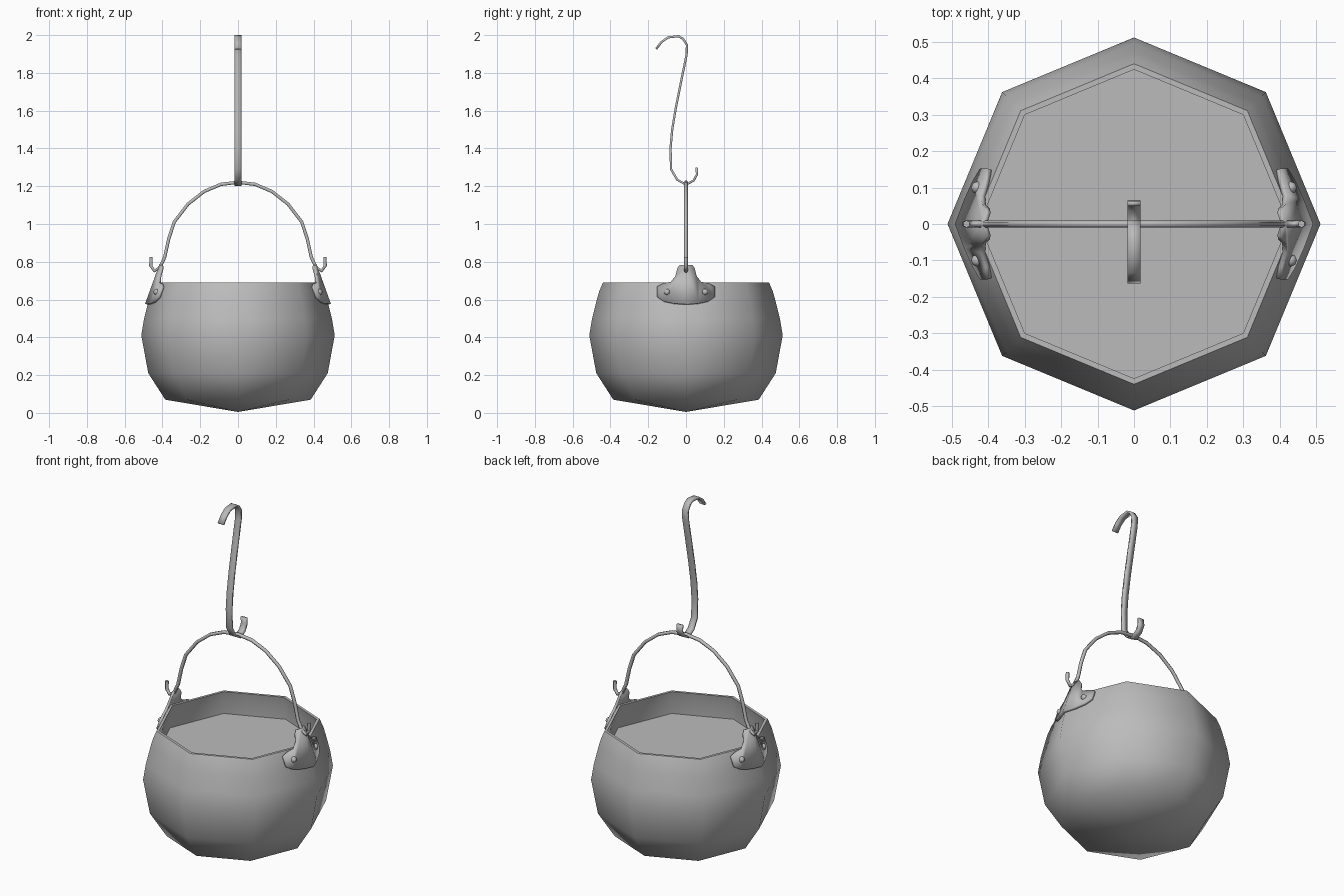
import bpy
import bmesh
import math

cube = bpy.data.objects.get("Cube")
if cube:
    bpy.data.objects.remove(cube, do_unlink=True)

iron = bpy.data.materials.new("grey_iron")
iron.use_nodes = True
iron.diffuse_color = (0.5, 0.5, 0.5, 1)
iron.node_tree.nodes["Principled BSDF"].inputs["Base Color"].default_value = (0.5, 0.5, 0.5, 1)


def add_object(name, data):
    obj = bpy.data.objects.new(name, data)
    data.materials.append(iron)
    bpy.context.collection.objects.link(obj)
    return obj


def add_mesh(name, bm, smooth_angle):
    mesh = bpy.data.meshes.new(name)
    bm.to_mesh(mesh)
    bm.free()
    obj = add_object(name, mesh)
    bpy.ops.object.select_all(action="DESELECT")
    obj.select_set(True)
    bpy.context.view_layer.objects.active = obj
    bpy.ops.object.shade_smooth_by_angle(angle=math.radians(smooth_angle))
    return obj


def mirror(obj):
    mod = obj.modifiers.new("mirror", "MIRROR")
    mod.use_axis = (True, True, False)


def solidify(obj, thickness, offset):
    mod = obj.modifiers.new("thickness", "SOLIDIFY")
    mod.thickness = thickness
    mod.offset = offset


# Pot: eight-sided spun profile, from the bottom over the rim to the contents
profile = [(0, 0.005), (0.385, 0.07), (0.475, 0.21), (0.512, 0.41), (0.497, 0.5),
           (0.472, 0.6), (0.459, 0.645), (0.44, 0.69), (0.424, 0.69),
           (0.436, 0.63), (0.44, 0.555), (0, 0.555)]
bm = bmesh.new()
verts = [bm.verts.new((r, 0, z)) for r, z in profile]
edges = [bm.edges.new(pair) for pair in zip(verts, verts[1:])]
bmesh.ops.spin(bm, geom=verts + edges, cent=(0, 0, 0), axis=(0, 0, 1),
               angle=math.tau, steps=8)
bmesh.ops.remove_doubles(bm, verts=bm.verts, dist=0.0005)
bmesh.ops.recalc_face_normals(bm, faces=bm.faces)
add_mesh("pot", bm, 55)


# Lugs: leaning plates folded around the corners of the pot
def lug_x(y, z):
    return 0.476 - 0.36 * (z - 0.58) - 0.37 * y


outline = [(0, 0.573), (0.06, 0.576), (0.115, 0.588), (0.148, 0.61), (0.148, 0.665),
           (0.115, 0.682), (0.075, 0.69), (0.052, 0.72), (0.042, 0.76),
           (0.03, 0.778), (0, 0.78)]
bm = bmesh.new()
bm.faces.new([bm.verts.new((lug_x(y, z), y, z)) for y, z in outline])
lugs = add_mesh("lugs", bm, 30)
mirror(lugs)
solidify(lugs, 0.014, 1)

# Rivets: two flattened domes on each lug
bm = bmesh.new()
bmesh.ops.create_uvsphere(bm, u_segments=8, v_segments=6, radius=0.017)
bmesh.ops.translate(bm, verts=bm.verts, vec=(lug_x(0.1, 0.64) + 0.013, 0.1, 0.64))
mirror(add_mesh("rivets", bm, 60))

# Bail handle: round wire with its ends hooked through the lugs
half = [(0.46, 0.825), (0.462, 0.78), (0.443, 0.752), (0.413, 0.77), (0.388, 0.825),
        (0.367, 0.92), (0.338, 1.01), (0.265, 1.105), (0.18, 1.172), (0.09, 1.21)]
path = half + [(0, 1.221)] + [(-x, z) for x, z in reversed(half)]
wire = bpy.data.curves.new("bail_handle", "CURVE")
wire.dimensions = "3D"
wire.bevel_depth = 0.01
wire.bevel_resolution = 1
wire.use_fill_caps = True
spline = wire.splines.new("POLY")
spline.points.add(len(path) - 1)
for point, (x, z) in zip(spline.points, path):
    point.co = (x, 0, z, 1)
add_object("bail_handle", wire)

# Hanging hook: flat strip bent into an S
bend = [(-0.158, 1.927), (-0.13, 1.963), (-0.095, 1.988), (-0.04, 1.994), (-0.015, 1.98),
        (0.005, 1.948), (0.003, 1.895), (-0.025, 1.76), (-0.053, 1.62), (-0.073, 1.5),
        (-0.082, 1.4), (-0.079, 1.29), (-0.047, 1.235), (0, 1.208), (0.04, 1.23),
        (0.058, 1.262), (0.056, 1.3)]
bm = bmesh.new()
rows = [[bm.verts.new((x, y, z)) for x in (-0.018, 0.018)] for y, z in bend]
for a, b in zip(rows, rows[1:]):
    bm.faces.new((a[0], a[1], b[1], b[0]))
solidify(add_mesh("hanging_hook", bm, 45), 0.012, 0)
